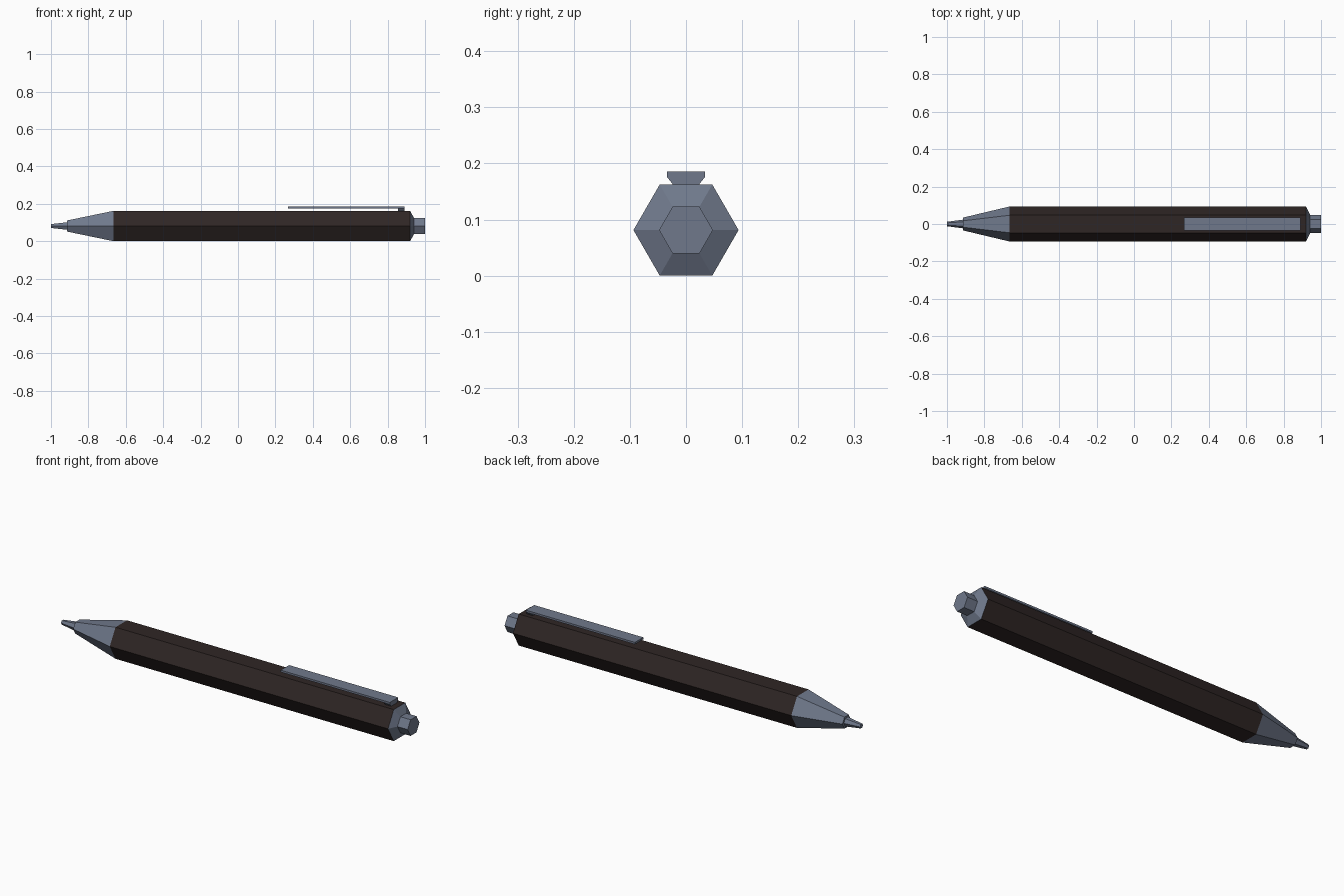
import bpy, math

if "Cube" in bpy.data.objects:
    bpy.data.objects.remove(bpy.data.objects["Cube"])

CZ = 0.0812  # height of the pen axis


def material(name, rgb):
    m = bpy.data.materials.new(name)
    m.diffuse_color = (*rgb, 1)
    m.use_nodes = True
    m.node_tree.nodes["Principled BSDF"].inputs["Base Color"].default_value = m.diffuse_color
    return m


brown = material("dark brown", (0.028, 0.019, 0.018))
steel = material("steel grey", (0.16, 0.19, 0.26))


def add_mesh(name, verts, faces, mat):
    me = bpy.data.meshes.new(name)
    me.from_pydata(verts, [], faces)
    me.materials.append(mat)
    ob = bpy.data.objects.new(name, me)
    bpy.context.collection.objects.link(ob)
    return ob


def loft(name, rings, mat):
    """Closed solid through equal-sized rings of points."""
    n = len(rings[0])
    verts = [p for r in rings for p in r]
    faces = [tuple(reversed(range(n)))]
    for k in range(len(rings) - 1):
        for i in range(n):
            j = (i + 1) % n
            faces.append((k * n + i, k * n + j, (k + 1) * n + j, (k + 1) * n + i))
    faces.append(tuple(range((len(rings) - 1) * n, len(rings) * n)))
    return add_mesh(name, verts, faces, mat)


def hex_part(name, profile, mat):
    """Hexagonal part along x from (x, radius) pairs."""
    rings = [[(x, r * math.cos(i * math.pi / 3), CZ + r * math.sin(i * math.pi / 3))
              for i in range(6)] for x, r in profile]
    return loft(name, rings, mat)


def slab(name, levels, mat):
    """Block from (z, x0, x1, half_width) levels."""
    rings = [[(x0, -w, z), (x1, -w, z), (x1, w, z), (x0, w, z)]
             for z, x0, x1, w in levels]
    return loft(name, rings, mat)


# barrel, nose and push button
hex_part("barrel", [(-0.665, 0.0937), (0.92, 0.0937)], brown)
hex_part("nose_cone", [(-0.915, 0.034), (-0.665, 0.0937)], steel)
hex_part("writing_tip", [(-1.0, 0.012), (-0.915, 0.023)], steel)
hex_part("end_collar", [(0.92, 0.0937), (0.942, 0.048)], steel)
hex_part("push_button", [(0.942, 0.048), (1.0, 0.048)], steel)

# pocket clip and its tapered foot
slab("clip", [(0.176, 0.267, 0.889, 0.034), (0.186, 0.267, 0.889, 0.034)], steel)
slab("clip_foot", [(0.162, 0.855, 0.889, 0.023), (0.176, 0.855, 0.889, 0.034)], steel)
